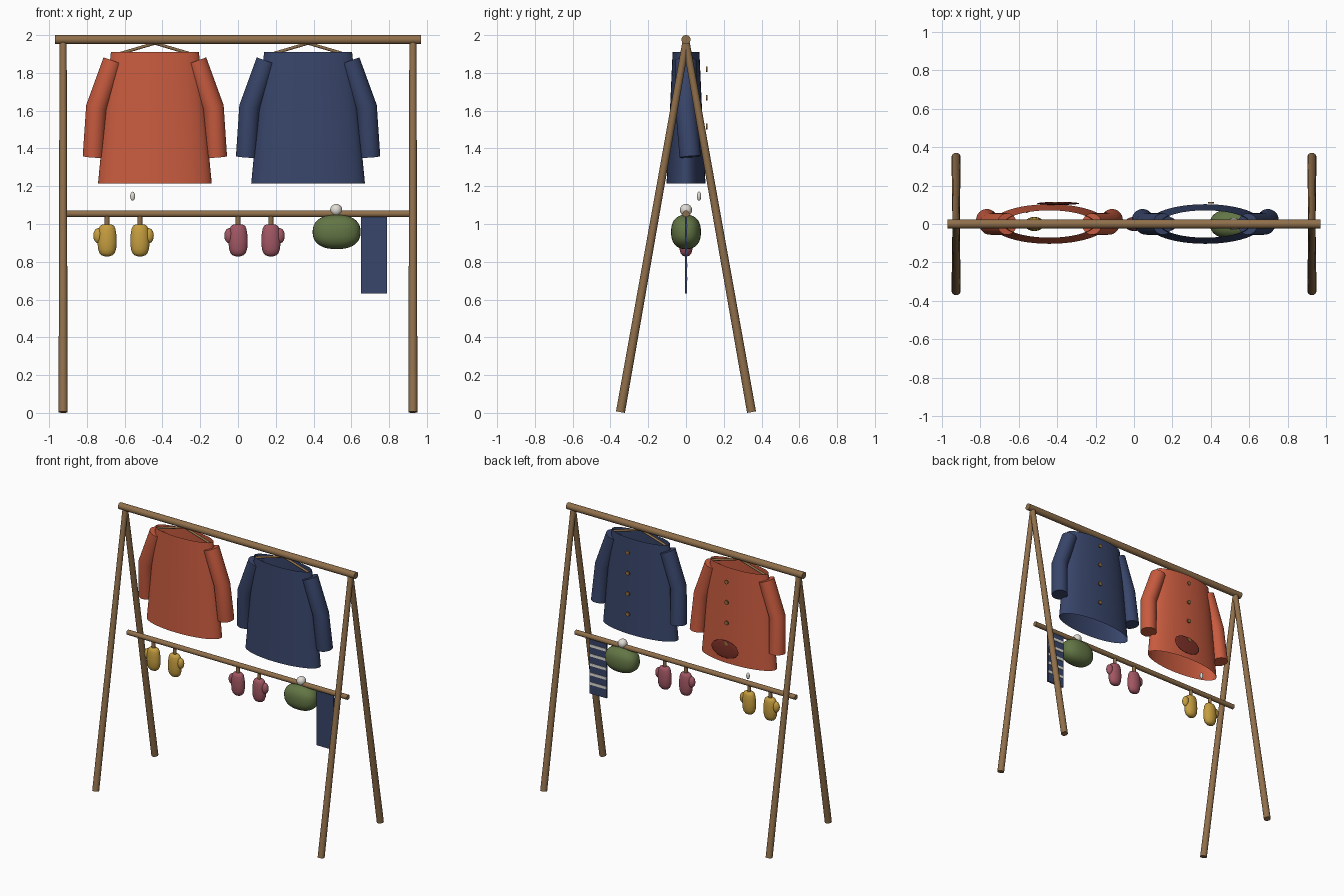
import bpy, bmesh, math
from mathutils import Vector

if "Cube" in bpy.data.objects:
    bpy.data.objects.remove(bpy.data.objects["Cube"])


def mat(name, r, g, b):
    m = bpy.data.materials.new(name)
    m.diffuse_color = (r, g, b, 1)
    m.use_nodes = True
    m.node_tree.nodes["Principled BSDF"].inputs["Base Color"].default_value = m.diffuse_color
    return m


WOOD = mat("wood", .28, .16, .07)
RED = mat("coat_red", .58, .105, .05)
NAVY = mat("navy", .04, .06, .145)
YELLOW = mat("mustard", .56, .34, .05)
PINK = mat("rose", .36, .095, .125)
GREEN = mat("olive", .125, .18, .06)
WHITE = mat("off_white", .75, .72, .66)
DARK = mat("dark_red", .20, .03, .02)
BRASS = mat("button_brass", .30, .16, .05)


def finish(name, bm, m, angle=40):
    bmesh.ops.recalc_face_normals(bm, faces=bm.faces)
    me = bpy.data.meshes.new(name)
    bm.to_mesh(me)
    bm.free()
    me.materials.append(m)
    ob = bpy.data.objects.new(name, me)
    bpy.context.collection.objects.link(ob)
    bpy.ops.object.select_all(action='DESELECT')
    ob.select_set(True)
    bpy.context.view_layer.objects.active = ob
    bpy.ops.object.shade_smooth_by_angle(angle=math.radians(angle))
    return ob


def loft(name, m, pts, radii, caps=True, n=32):
    """Tube through pts; each radius is (across, depth along y)."""
    bm = bmesh.new()
    pts = [Vector(p) for p in pts]
    rings = []
    for i, p in enumerate(pts):
        a = (p - pts[i - 1]).normalized() if i else Vector()
        b = (pts[i + 1] - p).normalized() if i < len(pts) - 1 else Vector()
        t = (a + b).normalized()
        ref = Vector((0, 0, 1)) if abs(t.y) > .9 else Vector((0, 1, 0))
        v = (ref - t * ref.dot(t)).normalized()
        u = v.cross(t)
        rx, ry = radii[i]
        rings.append([bm.verts.new(p + u * rx * math.cos(k * math.tau / n) + v * ry * math.sin(k * math.tau / n))
                      for k in range(n)])
    for r0, r1 in zip(rings, rings[1:]):
        for k in range(n):
            bm.faces.new((r0[k], r0[(k + 1) % n], r1[(k + 1) % n], r1[k]))
    if caps:
        bm.faces.new(rings[0])
        bm.faces.new(rings[-1])
    return finish(name, bm, m)


def rod(name, m, a, b, r0, r1=None, n=16):
    r1 = r1 or r0
    return loft(name, m, [a, b], [(r0, r0), (r1, r1)], n=n)


def ball(name, m, centre, size, power=1.0):
    """Ellipsoid; a power below 1 makes it boxier."""
    bm = bmesh.new()
    bmesh.ops.create_uvsphere(bm, u_segments=32, v_segments=20, radius=1)
    for v in bm.verts:
        v.co = Vector([c + s * math.copysign(abs(q) ** power, q) for c, s, q in zip(centre, size, v.co)])
    return finish(name, bm, m, 80)


def box(name, m, lo, hi):
    bm = bmesh.new()
    bmesh.ops.create_cube(bm, size=1)
    for v in bm.verts:
        v.co = Vector([l + (h - l) * (q + .5) for l, h, q in zip(lo, hi, v.co)])
    return finish(name, bm, m)


# Frame: rails and splayed legs
rod("top_rail", WOOD, (-.97, 0, 1.976), (.97, 0, 1.976), .024, n=24)
rod("lower_rail", WOOD, (-.905, 0, 1.054), (.905, 0, 1.054), .018, n=24)
for x in (-.926, .926):
    for s in (-1, 1):
        rod("leg", WOOD, (x, s * .347, .004), (x, 0, 1.965), .024, .019)


# Coats: open body, bent sleeves, hanger and buttons
def coat(label, m, cx):
    loft(label + "_body", m, [(cx, 0, 1.215), (cx, 0, 1.56), (cx, 0, 1.91)],
         [(.301, .103), (.268, .087), (.233, .071)], caps=False, n=48)
    for s in (-1, 1):
        loft(label + "_sleeve", m,
             [(cx + s * .221, 0, 1.864), (cx + s * .309, 0, 1.618), (cx + s * .326, .022, 1.356)],
             [(.054, .056), (.056, .056), (.056, .056)])
        rod("hanger_arm", WOOD, (cx, 0, 1.957), (cx + s * .22, 0, 1.892), .008)
    for i in range(4):
        z = 1.82 - .152 * i
        rod(label + "_button", BRASS, (cx + .03, .106, z), (cx + .03, .115, z), .015)


coat("red_coat", RED, -.44)
coat("blue_coat", NAVY, .371)
ball("pocket_patch", DARK, (-.395, .107, 1.317), (.11, .008, .065))
ball("zip_pull", WHITE, (-.558, .069, 1.147), (.013, .011, .024))

# Mittens with thumbs and pegs
PROFILE = [(.829, .012), (.834, .028), (.846, .040), (.868, .048), (.905, .051),
           (.945, .049), (.975, .044), (.990, .037), (.998, .024)]


def mitten(label, m, x, side):
    loft(label + "_mitten", m, [(x, 0, z) for z, r in PROFILE], [(r, r * .72) for z, r in PROFILE], n=28)
    ball(label + "_thumb", m, (x + side * .047, 0, .938), (.026, .023, .040))
    rod("peg", WOOD, (x, 0, .985), (x, 0, 1.062), .013)


for label, m, cx in (("yellow", YELLOW, -.606), ("pink", PINK, .0875)):
    for s in (-1, 1):
        mitten(label, m, cx + s * .087, s)

# Woolly hat with bobble
ball("hat", GREEN, (.522, 0, .958), (.127, .079, .091), .85)
ball("hat_bobble", WHITE, (.52, 0, 1.074), (.032, .032, .032))

# Scarf with stripes on its rear face
box("scarf", NAVY, (.65, -.006, .633), (.788, .006, 1.05))
for i in range(5):
    z = .99 - .07 * i
    box("scarf_stripe", WHITE, (.65, .005, z - .01), (.788, .009, z + .01))
